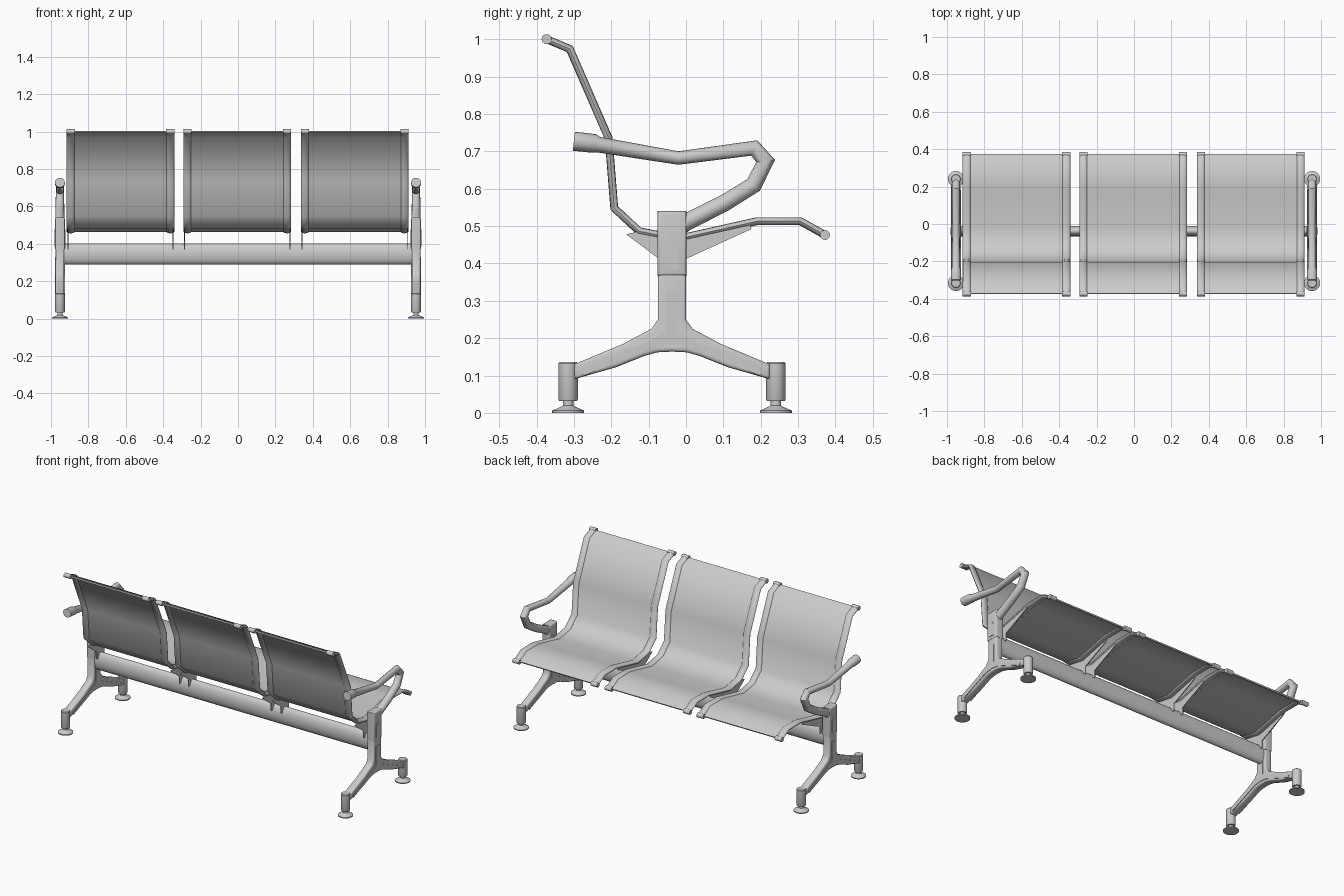
import bpy, bmesh, math
from mathutils import Vector

if "Cube" in bpy.data.objects:
    bpy.data.objects.remove(bpy.data.objects["Cube"])

CY = -0.0375   # centre line of the beam and legs
SX = 0.952     # leg position along x


def finish(bm, name, angle=35):
    bmesh.ops.recalc_face_normals(bm, faces=bm.faces)
    me = bpy.data.meshes.new(name)
    bm.to_mesh(me)
    bm.free()
    ob = bpy.data.objects.new(name, me)
    bpy.context.collection.objects.link(ob)
    bpy.ops.object.select_all(action='DESELECT')
    ob.select_set(True)
    bpy.context.view_layer.objects.active = ob
    bpy.ops.object.shade_smooth_by_angle(angle=math.radians(angle))
    return ob


def ellipse(rx, rn, n=12):
    return [(rx * math.cos(2 * math.pi * i / n), rn * math.sin(2 * math.pi * i / n)) for i in range(n)]


def sweep(name, path, section, x, scales=None, angle=35):
    """Sweep a section (x, normal) along a y-z path with mitred corners."""
    bm = bmesh.new()
    pts = [Vector(p) for p in path]
    rings = []
    for i, p in enumerate(pts):
        a = (p - pts[i - 1]).normalized() if i else (pts[1] - p).normalized()
        b = (pts[i + 1] - p).normalized() if i < len(pts) - 1 else a
        t = (a + b).normalized()
        k = 1 / max(t.dot(a), 0.6)
        n = Vector((-t.y, t.x)) * k
        s = scales[i] if scales else 1
        rings.append([bm.verts.new((x + u * s, p.x + n.x * v * s, p.y + n.y * v * s)) for u, v in section])
    m = len(section)
    for r, q in zip(rings, rings[1:]):
        for j in range(m):
            bm.faces.new((r[j], r[(j + 1) % m], q[(j + 1) % m], q[j]))
    bm.faces.new(rings[0])
    bm.faces.new(rings[-1])
    return finish(bm, name, angle)


def plate(name, outline, x, width, bevel=0.0):
    """Extrude a y-z outline along x."""
    bm = bmesh.new()
    f = bm.faces.new([bm.verts.new((x - width / 2, y, z)) for y, z in outline])
    r = bmesh.ops.extrude_face_region(bm, geom=[f])
    bmesh.ops.translate(bm, vec=(width, 0, 0), verts=[v for v in r['geom'] if isinstance(v, bmesh.types.BMVert)])
    if bevel:
        rim = [e for e in bm.edges if abs(e.verts[0].co.x - e.verts[1].co.x) < 1e-5]
        bmesh.ops.bevel(bm, geom=rim, offset=bevel, segments=3, profile=0.5, affect='EDGES')
    return finish(bm, name)


def lathe(name, profile, x, y, n=24):
    bm = bmesh.new()
    rings = [[bm.verts.new((x + r * math.cos(2 * math.pi * i / n), y + r * math.sin(2 * math.pi * i / n), z))
              for i in range(n)] for r, z in profile]
    for r, q in zip(rings, rings[1:]):
        for j in range(n):
            bm.faces.new((r[j], r[(j + 1) % n], q[(j + 1) % n], q[j]))
    bm.faces.new(rings[0])
    bm.faces.new(rings[-1])
    return finish(bm, name)


def mirrored(half):
    """Complete a right-half outline about the leg centre line."""
    return [(CY + d, z) for d, z in half] + [(CY - d, z) for d, z in reversed(half) if d > 0]


# Seats: sheet panel, two side rails and bracket plates each
seat_path = [(-0.373, 1.0), (-0.311, 0.974), (-0.207, 0.735), (-0.192, 0.548), (-0.125, 0.486),
             (-0.02, 0.466), (0.19, 0.513), (0.306, 0.513), (0.372, 0.476)]
bracket = [(-0.16, 0.478), (-0.125, 0.486), (-0.02, 0.466), (0.17, 0.508), (0.175, 0.492),
           (0.0, 0.412), (0.0, 0.37), (-0.075, 0.37), (-0.075, 0.414)]
for i, cx in enumerate((-0.628, -0.004, 0.624)):
    sweep(f"seat_panel_{i}", seat_path, [(-0.262, -0.004), (0.262, -0.004), (0.262, 0.004), (-0.262, 0.004)],
          cx, angle=50)
    for side in (-1, 1):
        rx = cx + side * 0.266
        sweep(f"seat_rail_{i}", seat_path, ellipse(0.022, 0.0105), rx, angle=50)
        for y, z in (seat_path[0], seat_path[-1]):
            bm = bmesh.new()
            ring = [[bm.verts.new((rx + e * 0.022, y + u, z + v)) for u, v in ellipse(0.0135, 0.0135)] for e in (-1, 1)]
            for j in range(12):
                k = (j + 1) % 12
                bm.faces.new((ring[0][j], ring[0][k], ring[1][k], ring[1][j]))
            for r in ring:
                bm.faces.new(r)
            finish(bm, "rail_end_roll")
        plate(f"seat_bracket_{i}", bracket, cx + side * 0.281, 0.005)

# Oval beam
bm = bmesh.new()
ends = [[bm.verts.new((e * 0.94, CY + u, 0.345 + v)) for u, v in ellipse(0.028, 0.056, 24)] for e in (-1, 1)]
for j in range(24):
    k = (j + 1) % 24
    bm.faces.new((ends[0][j], ends[0][k], ends[1][k], ends[1][j]))
for r in ends:
    bm.faces.new(r)
finish(bm, "beam")

# Leg frames, feet and armrests
leg = mirrored([(0.0375, 0.40), (0.0375, 0.25), (0.055, 0.225), (0.13, 0.185), (0.262, 0.13),
                (0.262, 0.09), (0.15, 0.122), (0.075, 0.152), (0.04, 0.162), (0.0, 0.164)])
ridge = mirrored([(0.018, 0.328), (0.018, 0.218), (0.04, 0.203), (0.24, 0.113),
                  (0.235, 0.1), (0.05, 0.175), (0.0, 0.182)])
sleeve = mirrored([(0.0385, 0.54), (0.0385, 0.367)])
badge = mirrored([(0.0, 0.475), (0.018, 0.455), (0.018, 0.385)])
arm_path = [(-0.3, 0.727), (-0.245, 0.721), (-0.235, 0.718), (-0.02, 0.682), (0.183, 0.709),
            (0.213, 0.674), (0.181, 0.61), (0.1, 0.56), (0.0, 0.51), (-0.04, 0.48)]
arm_scale = [1.22, 1.2, 1.0, 0.85, 0.92, 1.0, 1.05, 1.08, 1.1, 1.1]
foot = [(0.043, 0.0), (0.043, 0.006), (0.02, 0.016), (0.014, 0.02), (0.014, 0.032),
        (0.024, 0.032), (0.026, 0.036), (0.026, 0.132), (0.023, 0.136)]
for s in (-1, 1):
    x = s * SX
    plate("leg_frame", leg, x, 0.046, 0.009)
    plate("leg_ridge", ridge, x, 0.052)
    plate("armrest_sleeve", sleeve, x, 0.052, 0.008)
    plate("sleeve_panel", badge, x, 0.058)
    sweep("armrest", arm_path, ellipse(0.022, 0.021, 16), x, arm_scale)
    for d in (-1, 1):
        lathe("foot", foot, x, CY + d * 0.278)
